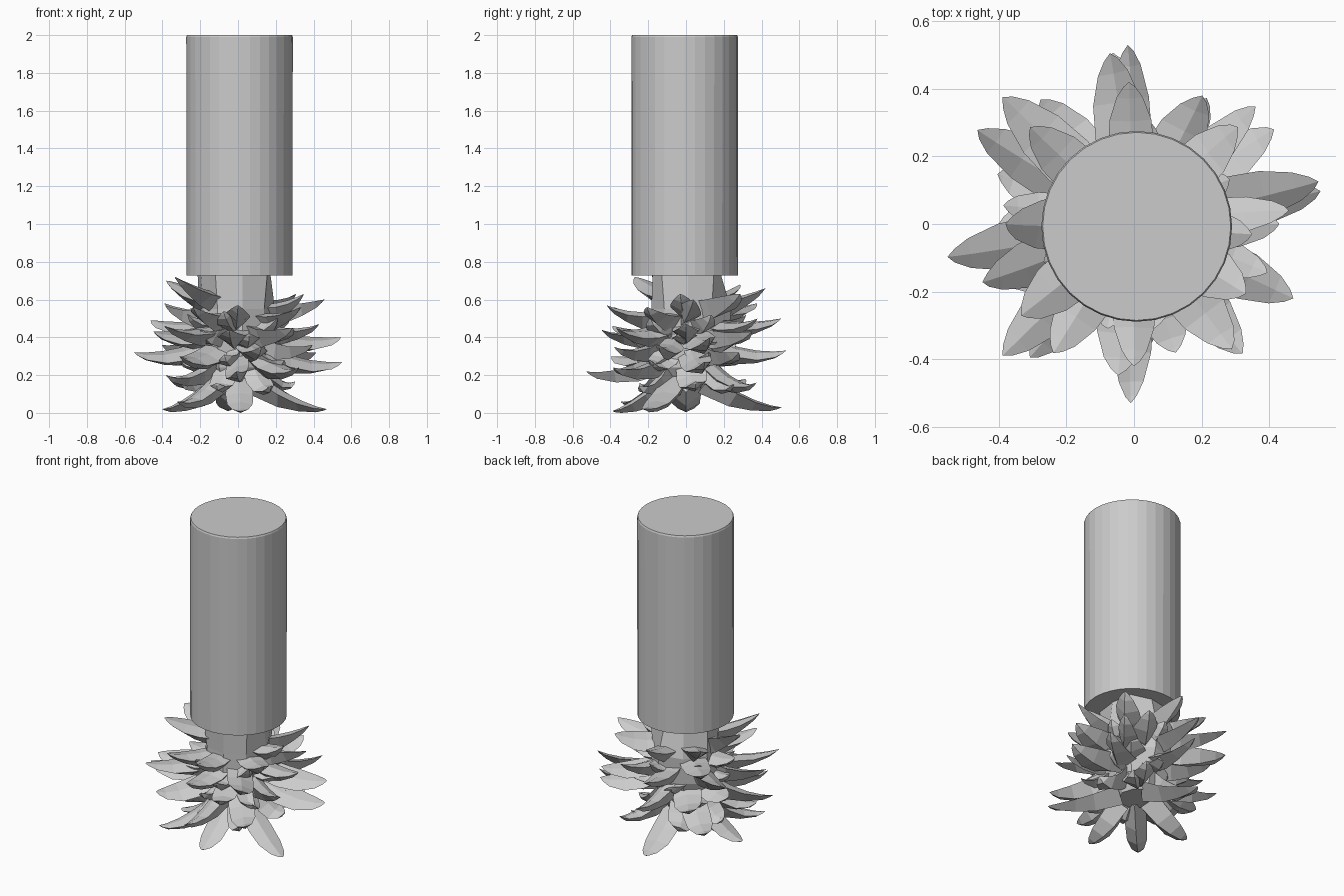
import bpy, bmesh, math, random
from mathutils import Vector

if "Cube" in bpy.data.objects:
    bpy.data.objects.remove(bpy.data.objects["Cube"])

random.seed(4)


def make_object(name, bm):
    bmesh.ops.recalc_face_normals(bm, faces=bm.faces)
    mesh = bpy.data.meshes.new(name)
    bm.to_mesh(mesh)
    bm.free()
    ob = bpy.data.objects.new(name, mesh)
    bpy.context.collection.objects.link(ob)
    return ob


def lathe(name, profile, sides, jitter=0.0, centre=(0.008, -0.007)):
    bm = bmesh.new()
    rings = []
    for r, z in profile:
        ring = []
        for i in range(sides):
            a = math.tau * i / sides
            rr = r * (1 + random.uniform(-jitter, jitter))
            ring.append(bm.verts.new((centre[0] + rr * math.cos(a),
                                      centre[1] + rr * math.sin(a), z)))
        rings.append(ring)
    for lo, hi in zip(rings, rings[1:]):
        for i in range(sides):
            j = (i + 1) % sides
            bm.faces.new((lo[i], lo[j], hi[j], hi[i]))
    bm.faces.new(rings[0])
    bm.faces.new(rings[-1])
    return make_object(name, bm)


def leaf(bm, angle, reach, tip_z):
    """Keeled pointed leaf, drooping outward then curling up at the tip."""
    a = math.radians(angle)
    out = Vector((math.cos(a), math.sin(a), 0))
    side = Vector((-out.y, out.x, 0))
    up = Vector((0, 0, 1))
    root = out * 0.12 + up * (0.17 + 0.62 * tip_z)
    tip = out * reach + up * tip_z
    ctrl = out * (0.12 + (reach - 0.12) * 0.65) + up * max(0.015, tip_z - 0.07)
    width = random.uniform(0.062, 0.085)
    roll = random.uniform(-0.5, 0.5) if tip_z > 0.1 else 0
    prev = None
    # t along the leaf, half width factor, keel depth
    for t, w, keel in ((0, 0.9, 0.1), (0.3, 1.0, 0.075), (0.55, 0.92, 0.045),
                       (0.8, 0.58, 0.022), (0.93, 0.27, 0.008)):
        p = root * (1 - t) ** 2 + ctrl * 2 * t * (1 - t) + tip * t * t
        d = ((ctrl - root) * (1 - t) + (tip - ctrl) * t).normalized()
        n = d.cross(side).normalized()
        s = side * math.cos(roll) + n * math.sin(roll)
        n = d.cross(s).normalized()
        if n.z < 0:
            n = -n
        hw = width * w
        pts = (p + s * hw, p + n * 0.015 * w, p - s * hw, p - n * keel)
        ring = [bm.verts.new(q) for q in pts]
        for v in ring:
            v.co.z = max(v.co.z, 0.0)
        if prev:
            for i in range(4):
                bm.faces.new((prev[i], prev[(i + 1) % 4], ring[(i + 1) % 4], ring[i]))
        else:
            bm.faces.new(ring)
        prev = ring
    end = bm.verts.new(tip)
    for i in range(4):
        bm.faces.new((prev[i], prev[(i + 1) % 4], end))


# Upper column
lathe("column", [(0.281, 0.728), (0.282, 1.99), (0.278, 2.0)], 32)

# Rough inner core the leaves grow from
lathe("core", [(0.12, 0.15), (0.18, 0.24), (0.21, 0.38), (0.21, 0.55), (0.195, 0.735)],
      9, 0.13, (-0.01, 0.01))

# Leaves: angle, reach, tip height
LEAVES = [
    (-25, .52, .02), (97, .51, .03), (180, .40, .02), (272, .39, .01), (227, .47, .06),
    (269, .53, .22), (10, .56, .27), (60, .43, .16), (139, .48, .18), (205, .42, .20), (-50, .50, .24),
    (92, .53, .33), (190, .56, .32), (13, .56, .40), (34, .50, .32), (232, .50, .30), (127, .46, .32),
    (-20, .42, .36), (288, .40, .35), (160, .43, .36),
    (44, .50, .43), (201, .48, .43), (149, .54, .49), (98, .51, .50), (264, .45, .44), (-52, .47, .45),
    (225, .55, .46), (62, .43, .50), (0, .43, .47),
    (5, .46, .60), (238, .45, .56), (136, .54, .58), (270, .42, .57), (-32, .39, .56), (172, .39, .57),
    (43, .42, .63), (137, .42, .68), (219, .43, .72), (92, .42, .66), (180, .38, .70), (-5, .35, .63),
]
bm = bmesh.new()
for entry in LEAVES:
    leaf(bm, *entry)
make_object("leaves", bm)

# Short leaves filling the gaps against the core
bm = bmesh.new()
for row, z in enumerate((0.17, 0.29, 0.41, 0.53)):
    for k in range(6):
        leaf(bm, 60 * k + 25 * row + random.uniform(-12, 12),
             random.uniform(0.27, 0.34), z + random.uniform(-0.03, 0.03))
make_object("inner_leaves", bm)
